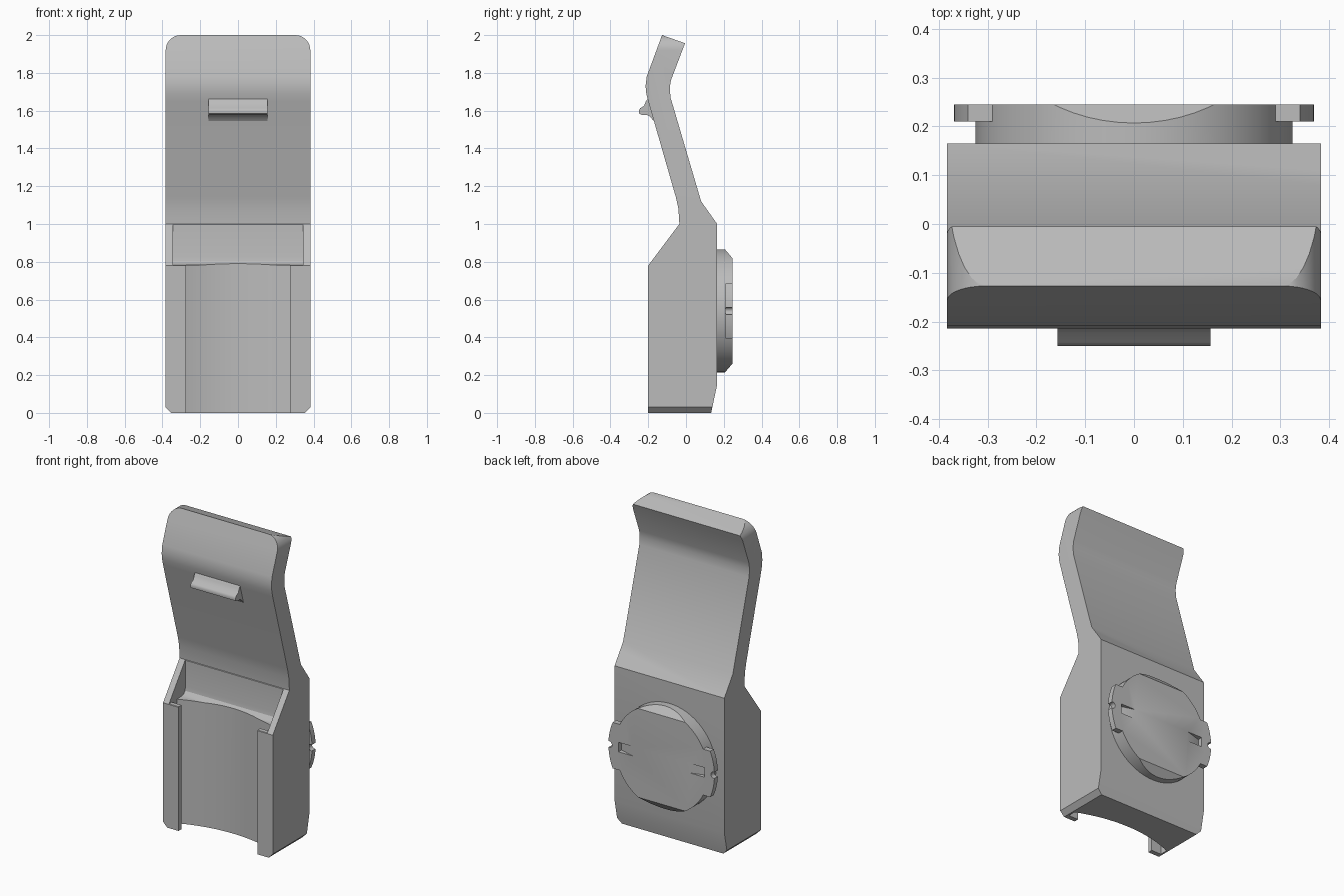
import bpy, bmesh, math
from mathutils import Vector

old = bpy.data.objects.get("Cube")
if old:
    bpy.data.objects.remove(old, do_unlink=True)

grey = bpy.data.materials.new("plain grey")
grey.use_nodes = True
grey.diffuse_color = (0.5, 0.5, 0.5, 1)
grey.node_tree.nodes["Principled BSDF"].inputs["Base Color"].default_value = (0.5, 0.5, 0.5, 1)


def prism(name, points, axis, lo, hi):
    """Extrude a 2D outline along the given axis from lo to hi."""
    place = {"x": lambda a, b, d: (d, a, b),
             "y": lambda a, b, d: (a, d, b),
             "z": lambda a, b, d: (a, b, d)}[axis]
    bm = bmesh.new()
    face = bm.faces.new([bm.verts.new(place(a, b, lo)) for a, b in points])
    top = bmesh.ops.extrude_face_region(bm, geom=[face])["geom"]
    bmesh.ops.translate(bm, vec=Vector(place(0, 0, hi - lo)),
                        verts=[v for v in top if isinstance(v, bmesh.types.BMVert)])
    bmesh.ops.recalc_face_normals(bm, faces=bm.faces)
    mesh = bpy.data.meshes.new(name)
    bm.to_mesh(mesh)
    bm.free()
    mesh.materials.append(grey)
    obj = bpy.data.objects.new(name, mesh)
    bpy.context.collection.objects.link(obj)
    return obj


def arc(cx, cy, r, start, end, steps):
    angles = [math.radians(start + (end - start) * i / steps) for i in range(steps + 1)]
    return [(cx + r * math.cos(a), cy + r * math.sin(a)) for a in angles]


def circle(cx, cy, r, steps):
    return arc(cx, cy, r, 0, 360, steps)[:-1]


def carve(target, cutter, operation="DIFFERENCE"):
    """Apply a boolean and discard the cutter."""
    mod = target.modifiers.new("carve", "BOOLEAN")
    mod.operation, mod.solver, mod.object = operation, "EXACT", cutter
    bpy.context.view_layer.objects.active = target
    bpy.ops.object.modifier_apply(modifier=mod.name)
    bpy.data.objects.remove(cutter, do_unlink=True)


def smooth(obj, angle):
    bpy.ops.object.select_all(action="DESELECT")
    obj.select_set(True)
    bpy.context.view_layer.objects.active = obj
    bpy.ops.object.shade_smooth_by_angle(angle=math.radians(angle))


W = 0.383      # half width

# Body and bent arm: side profile, trimmed by the rounded front outline
side = [(-0.2, 0), (-0.2, 0.78), (-0.035, 1.0), (-0.04, 1.08), (-0.053, 1.14),
        (-0.2, 1.65), (-0.21, 1.69), (-0.214, 1.73), (-0.208, 1.78), (-0.127, 2.0),
        (-0.005, 1.957), (-0.08, 1.76), (-0.086, 1.72), (-0.082, 1.67),
        (0.08, 1.12), (0.165, 1.0), (0.165, 0.15), (0.133, 0)]
clip = prism("body", side, "x", -W, W)
outline = ([(-W, 0.03), (-W + 0.03, -0.001), (W - 0.03, -0.001), (W, 0.03)]
           + arc(W - 0.08, 1.92, 0.08, 0, 90, 8) + arc(0.08 - W, 1.92, 0.08, 90, 180, 8))
carve(clip, prism("outline", outline, "y", -1, 1), "INTERSECT")

# Lipped slot with a curved back, open at the front and bottom
half, sag, edge = 0.343, 0.07, -0.12
radius = (half ** 2 + sag ** 2) / (2 * sag)
spread = math.degrees(math.asin(half / radius))
slot = ([(-half, -0.17), (-0.275, -0.17), (-0.275, -0.4),
         (0.275, -0.4), (0.275, -0.17), (half, -0.17)]
        + arc(0, edge + sag - radius, radius, 90 - spread, 90 + spread, 20))
carve(clip, prism("slot", slot, "z", -0.1, 0.79))

# Pocket between the side walls, filleted at its floor
pocket = [(-0.5, 0.783), (-0.07, 0.783), (-0.05, 0.79), (-0.038, 0.805),
          (-0.034, 0.83), (-0.034, 0.997), (-0.5, 0.997)]
carve(clip, prism("pocket", pocket, "x", -half, half))
smooth(clip, 22)

# Catch ridge on the front of the arm
ridge = [(-0.195, 1.675), (-0.212, 1.65), (-0.222, 1.625), (-0.243, 1.613), (-0.25, 1.6),
         (-0.248, 1.585), (-0.235, 1.578), (-0.205, 1.577), (-0.188, 1.567),
         (-0.172, 1.545), (-0.14, 1.6)]
smooth(prism("catch_ridge", ridge, "x", -0.157, 0.157), 40)

# Round knob on the back, with sloped cuts at top and bottom
KZ, FACE = 0.54, 0.245
knob = prism("knob", circle(0, KZ, 0.325, 64), "y", 0.15, FACE)
for s in (1, -1):
    wedge = [(FACE + 0.038, KZ + s * 0.235), (0.169, KZ + s * 0.37),
             (FACE + 0.038, KZ + s * 0.37)]
    carve(knob, prism("wedge", wedge, "x", -0.5, 0.5))

# Tapered finger slots in the knob face
for s in (1, -1):
    notch = [(s * 0.19, FACE + 0.002), (s * 0.3, FACE + 0.002), (s * 0.3, FACE - 0.03)]
    carve(knob, prism("finger_slot", notch, "z", KZ - 0.03, KZ + 0.03))
smooth(knob, 25)

# Side tabs of the knob, each with a small round notch
lock = math.degrees(math.asin(0.145 / 0.37))
for s, name in ((1, "left_tab"), (-1, "right_tab")):
    rim = arc(0, KZ, 0.37, -lock, lock, 14)
    inner = arc(0, KZ, 0.32, 26.9, -26.9, 14)
    tab = prism(name, [(s * x, z) for x, z in rim + inner], "y", 0.21, FACE)
    carve(tab, prism("tab_notch", circle(s * 0.365, KZ, 0.02, 16), "y", 0.1, 0.4))
    smooth(tab, 30)
